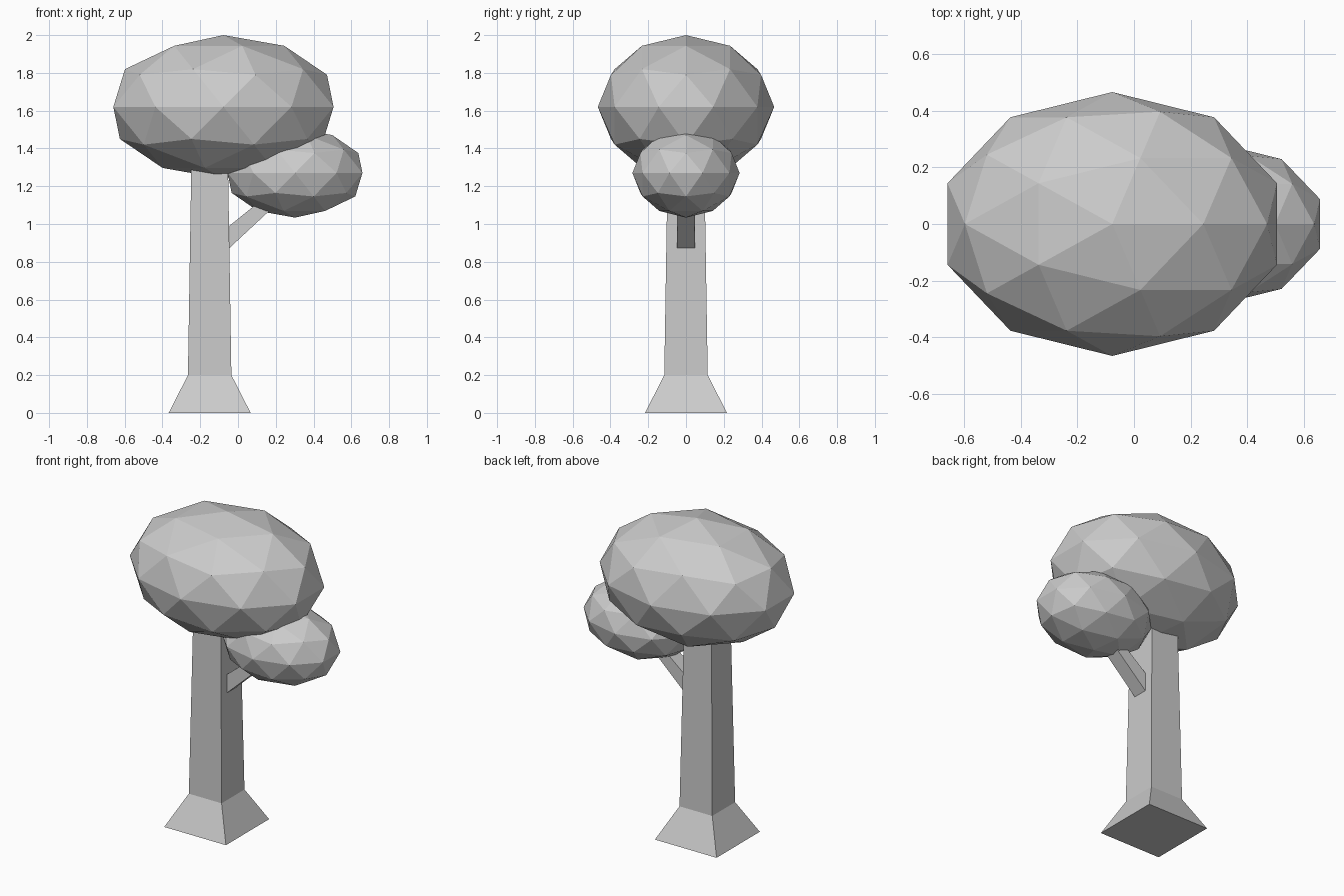
import bpy
import bmesh

if "Cube" in bpy.data.objects:
    bpy.data.objects.remove(bpy.data.objects["Cube"])


def loft(name, rings):
    """Skin a chain of four-cornered rings and cap both ends."""
    bm = bmesh.new()
    loops = [[bm.verts.new(co) for co in ring] for ring in rings]
    for a, b in zip(loops, loops[1:]):
        for i in range(4):
            j = (i + 1) % 4
            bm.faces.new((a[i], a[j], b[j], b[i]))
    bm.faces.new(loops[0][::-1])
    bm.faces.new(loops[-1])
    bmesh.ops.recalc_face_normals(bm, faces=bm.faces)
    mesh = bpy.data.meshes.new(name)
    bm.to_mesh(mesh)
    bm.free()
    obj = bpy.data.objects.new(name, mesh)
    bpy.context.collection.objects.link(obj)


def foliage(name, centre, radii):
    """Faceted, stretched ball of leaves."""
    bpy.ops.mesh.primitive_ico_sphere_add(subdivisions=2, radius=1, location=centre)
    obj = bpy.context.object
    obj.name = name
    obj.scale = radii


# Square trunk with a flared foot: (height, half width)
TRUNK_X = -0.15
loft("trunk", [
    [(TRUNK_X + sx * h, sy * h, z) for sx, sy in ((-1, -1), (1, -1), (1, 1), (-1, 1))]
    for z, h in ((0, 0.217), (0.2, 0.115), (1.32, 0.097))
])

# Side branch rising into the small crown: (x, bottom, top, half depth)
loft("branch", [
    [(x, -d, lo), (x, d, lo), (x, d, hi), (x, -d, hi)]
    for x, lo, hi, d in ((-0.046, 0.872, 0.99, 0.047), (0.22, 1.12, 1.205, 0.045))
])

# Crowns
foliage("large_crown", (-0.077, 0, 1.62), (0.613, 0.467, 0.38))
foliage("small_crown", (0.302, 0, 1.27), (0.375, 0.284, 0.236))
